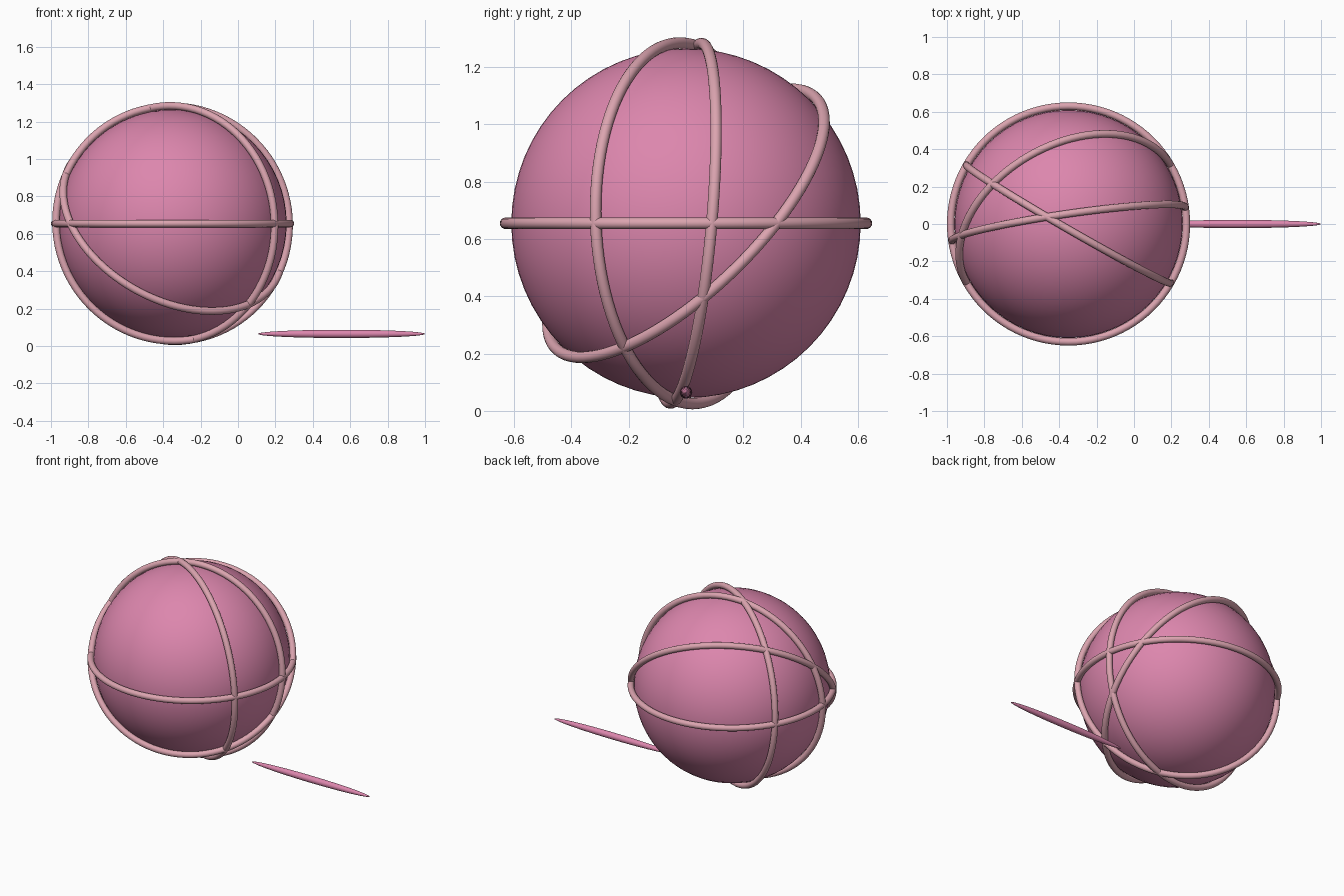
import bpy
from math import radians
from mathutils import Matrix, Vector

if "Cube" in bpy.data.objects:
    bpy.data.objects.remove(bpy.data.objects["Cube"])

CENTRE = Vector((-0.35, 0, 0.655))


def material(name, colour):
    mat = bpy.data.materials.new(name)
    mat.use_nodes = True
    mat.diffuse_color = colour
    mat.node_tree.nodes["Principled BSDF"].inputs["Base Color"].default_value = colour
    return mat


def finish(name, mat):
    obj = bpy.context.object
    obj.name = name
    obj.data.materials.append(mat)
    bpy.ops.object.shade_smooth()
    return obj


pink = material("yarn pink", (0.72, 0.24, 0.42, 1))
pale = material("pale strand pink", (0.71, 0.37, 0.43, 1))

# Ball core
bpy.ops.mesh.primitive_uv_sphere_add(segments=64, ring_count=32, radius=0.61, location=CENTRE)
finish("yarn_ball", pink)

# Strands wrapped round the ball: heading and tilt of each loop
strands = {
    "level_strand": (0, 0),
    "upright_strand": (-30, 92.3),
    "leaning_strand": (8.2, 85),
    "slanted_strand": (30, 48),
}
for name, (heading, tilt) in strands.items():
    bpy.ops.mesh.primitive_torus_add(major_radius=0.63, minor_radius=0.02,
                                     major_segments=96, minor_segments=16)
    loop = finish(name, pale)
    loop.matrix_world = (Matrix.Translation(CENTRE)
                         @ Matrix.Rotation(radians(heading), 4, 'Z')
                         @ Matrix.Rotation(radians(tilt), 4, 'X'))

# Loose tail lying beside the ball, tapered at both ends
bpy.ops.mesh.primitive_uv_sphere_add(segments=24, ring_count=24, radius=1,
                                     location=(0.553, 0, 0.065),
                                     rotation=(0, radians(90), 0))
tail = finish("loose_tail", pink)
tail.scale = (0.022, 0.022, 0.447)
